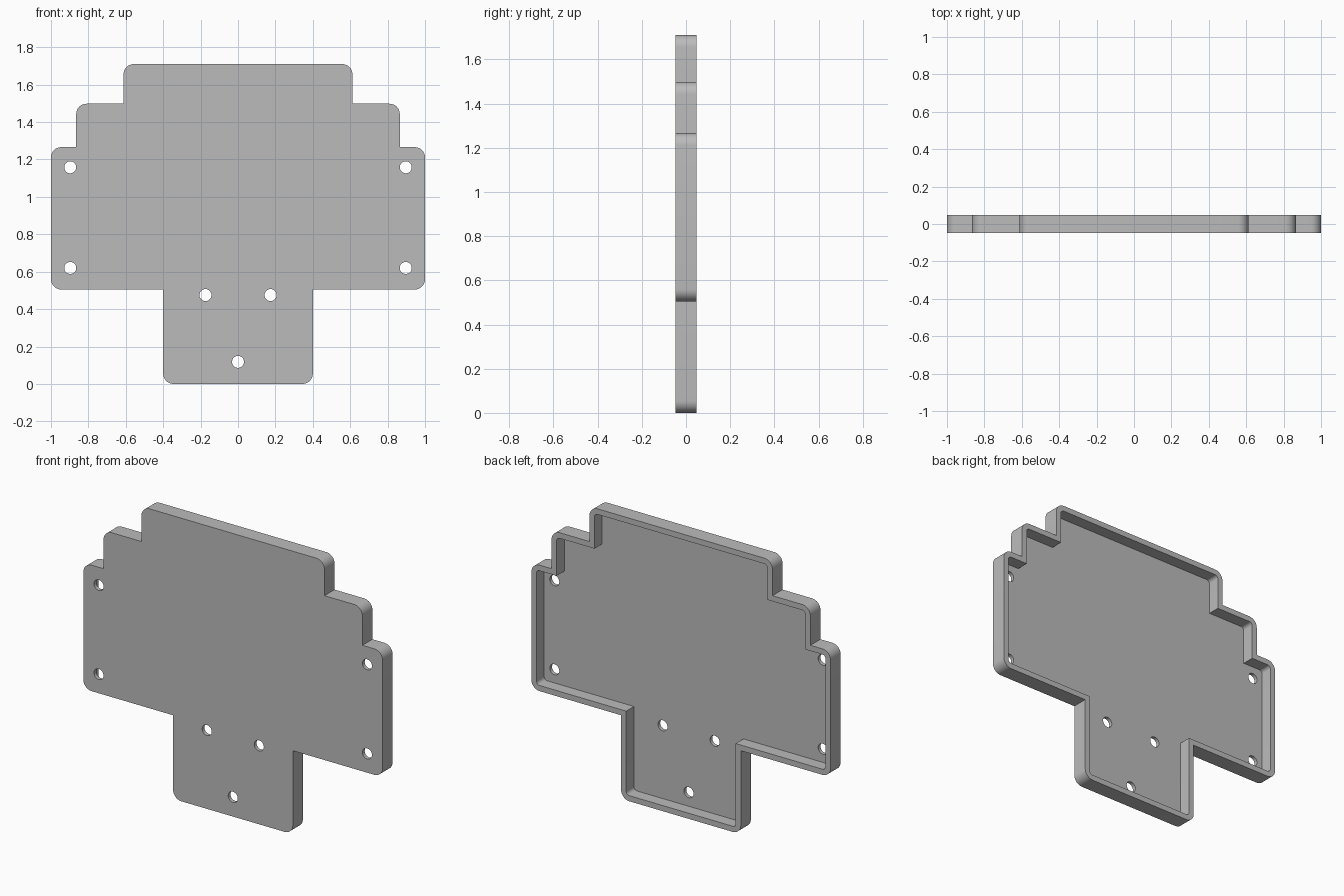
import bpy
import bmesh
import math
from mathutils import Vector

if "Cube" in bpy.data.objects:
    bpy.data.objects.remove(bpy.data.objects["Cube"])

DEPTH = 0.096       # overall thickness of the tray
FLOOR = 0.022       # thickness of the front plate
WALL = 0.034        # thickness of the rim
RADIUS = 0.055      # outer corner rounding
HOLE_RADIUS = 0.032
FRONT, BACK = -DEPTH / 2, DEPTH / 2

# Stepped half outline (x, z), running counterclockwise from the bottom
HALF = [(0.40, 0), (0.40, 0.505), (1.0, 0.505), (1.0, 1.266),
        (0.865, 1.266), (0.865, 1.498), (0.612, 1.498), (0.612, 1.71)]
CORNERS = [Vector(p) for p in HALF + [(-x, z) for x, z in reversed(HALF)]]


def outline(inset, segments=8):
    """Inset outline with rounded convex corners and sharp inner corners."""
    points = []
    for i, corner in enumerate(CORNERS):
        before = (corner - CORNERS[i - 1]).normalized()
        after = (CORNERS[(i + 1) % len(CORNERS)] - corner).normalized()
        convex = before.cross(after) > 0
        inward = (after - before) * (1 if convex else -1)
        if not convex:
            points.append(corner + inward * inset)
            continue
        radius = RADIUS - inset
        centre = corner + inward * RADIUS
        for k in range(segments + 1):
            a = math.pi / 2 * k / segments
            points.append(centre + radius * (before * math.sin(a) - after * math.cos(a)))
    return points


def prism(name, points, y0, y1):
    """Extrude a closed (x, z) profile from y0 to y1."""
    bm = bmesh.new()
    face = bm.faces.new([bm.verts.new((p.x, y0, p.y)) for p in points])
    moved = bmesh.ops.extrude_face_region(bm, geom=[face])["geom"]
    bmesh.ops.translate(bm, vec=(0, y1 - y0, 0),
                        verts=[v for v in moved if isinstance(v, bmesh.types.BMVert)])
    bmesh.ops.recalc_face_normals(bm, faces=bm.faces)
    mesh = bpy.data.meshes.new(name)
    bm.to_mesh(mesh)
    bm.free()
    obj = bpy.data.objects.new(name, mesh)
    bpy.context.collection.objects.link(obj)
    return obj


def cut(target, cutter):
    """Subtract the cutter from the target and discard it."""
    cutter.hide_render = True
    mod = target.modifiers.new("cut", "BOOLEAN")
    mod.operation = "DIFFERENCE"
    mod.solver = "EXACT"
    mod.object = cutter
    bpy.context.view_layer.objects.active = target
    bpy.ops.object.modifier_apply(modifier=mod.name)
    bpy.data.objects.remove(cutter)


def circle(x, z, radius, sides=32):
    turns = [2 * math.pi * k / sides for k in range(sides)]
    return [Vector((x + radius * math.cos(a), z + radius * math.sin(a))) for a in turns]


# Tray: stepped plate with a raised rim, open at the back
tray = prism("stepped_tray", outline(0), FRONT, BACK)
grey = bpy.data.materials.new("plain grey")
grey.use_nodes = True
grey.diffuse_color = (0.5, 0.5, 0.5, 1)
grey.node_tree.nodes["Principled BSDF"].inputs["Base Color"].default_value = (0.5, 0.5, 0.5, 1)
tray.data.materials.append(grey)
cut(tray, prism("cavity_cutter", outline(WALL), FRONT + FLOOR, BACK + 0.1))

# Screw holes: four at the sides, three in the lower tab
holes = [(0, 0.118)]
for side in (-1, 1):
    holes += [(side * 0.897, 1.158), (side * 0.897, 0.62), (side * 0.174, 0.475)]
for x, z in holes:
    cut(tray, prism("hole_cutter", circle(x, z, HOLE_RADIUS), FRONT - 0.1, BACK + 0.1))

# Smooth rounded corners, crisp edges
bpy.ops.object.select_all(action="DESELECT")
tray.select_set(True)
bpy.context.view_layer.objects.active = tray
bpy.ops.object.shade_smooth_by_angle(angle=math.radians(30))
